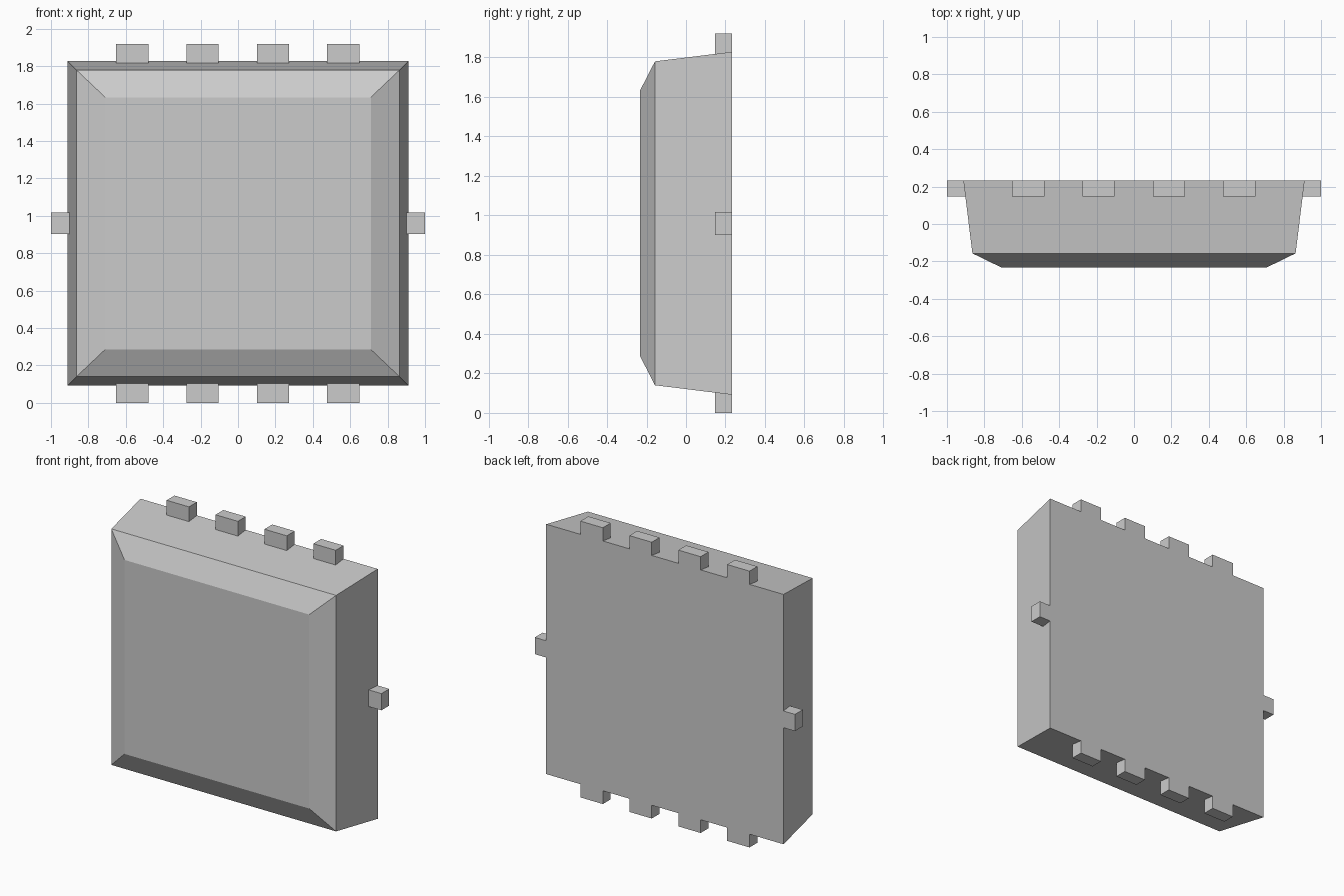
import bpy, bmesh

if "Cube" in bpy.data.objects:
    bpy.data.objects.remove(bpy.data.objects["Cube"])

BACK = 0.232
MID_Z = 0.96


def make_object(name, bm):
    bmesh.ops.recalc_face_normals(bm, faces=bm.faces[:])
    mesh = bpy.data.meshes.new(name)
    bm.to_mesh(mesh)
    bm.free()
    obj = bpy.data.objects.new(name, mesh)
    bpy.context.collection.objects.link(obj)
    return obj


def box(name, x, y, z):
    bm = bmesh.new()
    bmesh.ops.create_cube(bm, size=1)
    for v in bm.verts:
        v.co = [r[0] if c < 0 else r[1] for c, r in zip(v.co, (x, y, z))]
    return make_object(name, bm)


# Chip body: lofted rectangular sections (y, half width, half height)
sections = [(BACK, 0.912, 0.868), (-0.157, 0.864, 0.82), (-BACK, 0.71, 0.674)]
bm = bmesh.new()
rings = [[bm.verts.new((sx * w, y, MID_Z + sz * h))
          for sx, sz in ((-1, -1), (1, -1), (1, 1), (-1, 1))]
         for y, w, h in sections]
bm.faces.new(rings[0])
bm.faces.new(rings[-1])
for a, b in zip(rings, rings[1:]):
    for i in range(4):
        j = (i + 1) % 4
        bm.faces.new((a[i], a[j], b[j], b[i]))
make_object("chip_body", bm)

# Upright pin bars, flush with the back and showing at top and bottom
for i, x in enumerate((-0.565, -0.189, 0.187, 0.563)):
    box(f"pin_bar_{i + 1}", (x - 0.086, x + 0.086), (0.146, BACK), (0, 1.92))

# Cross bar, showing as one tab on each side
box("side_tab_bar", (-1, 1), (0.146, BACK), (0.902, 1.018))
